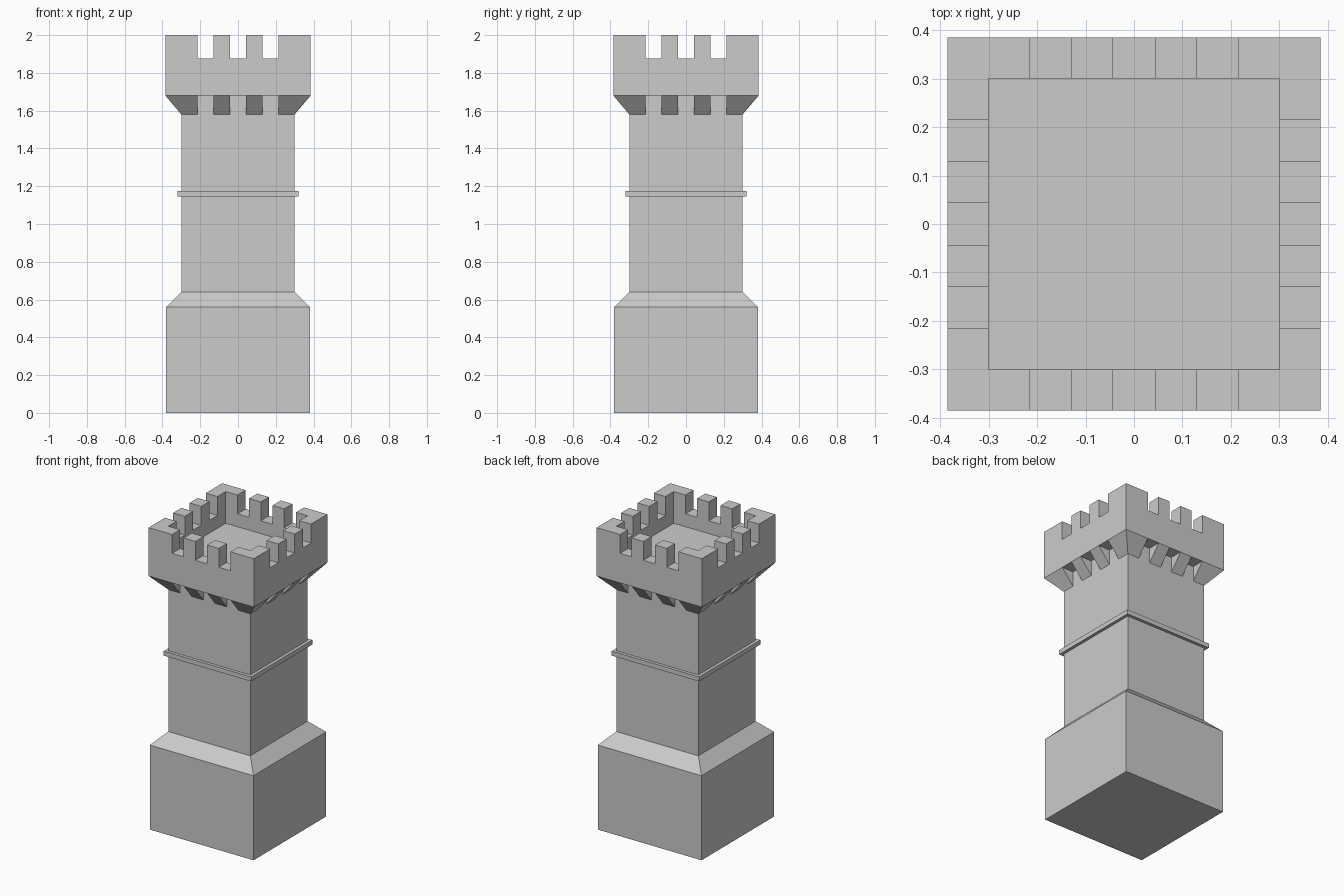
import bpy, bmesh

if "Cube" in bpy.data.objects:
    bpy.data.objects.remove(bpy.data.objects["Cube"])

OUT, INN = 0.385, 0.30          # crown outer and inner half widths
SEG = 2 * INN / 7               # merlon / gap width


def finish(bm, name):
    bmesh.ops.remove_doubles(bm, verts=bm.verts, dist=1e-5)
    bmesh.ops.recalc_face_normals(bm, faces=bm.faces)
    mesh = bpy.data.meshes.new(name)
    bm.to_mesh(mesh)
    bm.free()
    obj = bpy.data.objects.new(name, mesh)
    bpy.context.collection.objects.link(obj)
    return obj


def square_stack(name, profile):
    """Loft square rings given as (half width, z), capped at both ends."""
    bm = bmesh.new()
    rings = [[bm.verts.new((sx * h, sy * h, z))
              for sx, sy in ((-1, -1), (1, -1), (1, 1), (-1, 1))]
             for h, z in profile]
    for a, b in zip(rings, rings[1:]):
        for i in range(4):
            j = (i + 1) % 4
            bm.faces.new((a[i], a[j], b[j], b[i]))
    bm.faces.new(rings[0][::-1])
    bm.faces.new(rings[-1])
    return finish(bm, name)


# Base, shaft, string course and sunken roof floor
square_stack("tower_body", [
    (0.38, 0), (0.38, 0.56), (INN, 0.64), (INN, 1.145), (0.32, 1.145),
    (0.32, 1.175), (INN, 1.175), (INN, 1.79)])


def is_merlon(face):
    c = face.calc_center_median()
    return all(abs(round(v / SEG)) not in (0, 2) for v in (c.x, c.y))


def extrude(bm, faces, dz, keep=False):
    res = bmesh.ops.extrude_face_region(bm, geom=faces, use_keep_orig=keep)
    verts = [g for g in res["geom"] if isinstance(g, bmesh.types.BMVert)]
    tops = [g for g in res["geom"] if isinstance(g, bmesh.types.BMFace)]
    bmesh.ops.translate(bm, verts=verts, vec=(0, 0, dz))
    if not keep:
        old = [f for f in faces if f.is_valid]
        if old:
            bmesh.ops.delete(bm, geom=old, context='FACES_ONLY')
    return verts, tops


# Crown: a ring of cells raised into a parapet
bm = bmesh.new()
edges = [-OUT] + [-INN + SEG * i for i in range(8)] + [OUT]
grid = [[bm.verts.new((x, y, 1.68)) for y in edges] for x in edges]
for i in range(9):
    for j in range(9):
        if i in (0, 8) or j in (0, 8):
            bm.faces.new((grid[i][j], grid[i + 1][j],
                          grid[i + 1][j + 1], grid[i][j + 1]))
bmesh.ops.delete(bm, geom=[v for v in bm.verts if not v.link_faces],
                 context='VERTS')
under = list(bm.faces)
tops = extrude(bm, under, 0.195, keep=True)[1]

# Merlons above, tapered corbels below the same cells
extrude(bm, [f for f in tops if is_merlon(f)], 0.125)
low = extrude(bm, [f for f in under if is_merlon(f)], -0.10)[0]
for v in low:
    v.co.x = max(-INN, min(INN, v.co.x))
    v.co.y = max(-INN, min(INN, v.co.y))
bmesh.ops.remove_doubles(bm, verts=bm.verts, dist=1e-5)

# Remove corbel backs lying against the shaft
backs = [f for f in bm.faces if all(
    v.co.z < 1.681 and max(abs(v.co.x), abs(v.co.y)) < INN + 1e-4
    for v in f.verts)]
bmesh.ops.delete(bm, geom=backs, context='FACES')
finish(bm, "battlement_crown")
